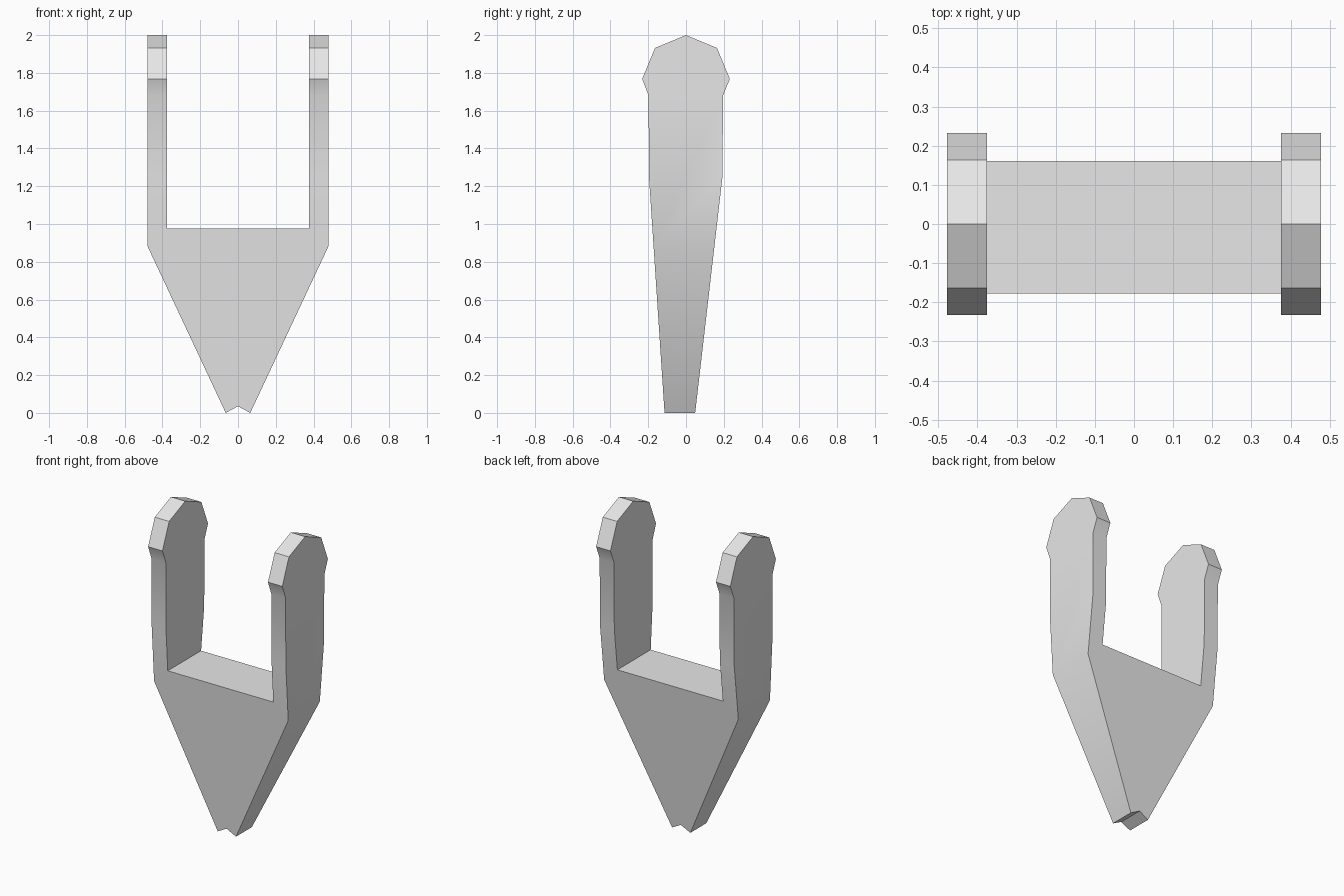
import bpy, bmesh, math
from mathutils import Vector

default = bpy.data.objects.get("Cube")
if default:
    bpy.data.objects.remove(default, do_unlink=True)

# One plain grey material
grey = bpy.data.materials.new("light_grey")
grey.use_nodes = True
grey.diffuse_color = (0.8, 0.8, 0.8, 1)
grey.node_tree.nodes["Principled BSDF"].inputs["Base Color"].default_value = (0.8, 0.8, 0.8, 1)


def prism(name, points, half, axis):
    """Extrude a closed outline of 3D points by +-half along an axis."""
    bm = bmesh.new()
    step = Vector(axis) * half
    face = bm.faces.new([bm.verts.new(Vector(p) - step) for p in points])
    ext = bmesh.ops.extrude_face_region(bm, geom=[face])["geom"]
    bmesh.ops.translate(bm, vec=step * 2, verts=[v for v in ext if isinstance(v, bmesh.types.BMVert)])
    bmesh.ops.recalc_face_normals(bm, faces=bm.faces)
    mesh = bpy.data.meshes.new(name)
    bm.to_mesh(mesh)
    bm.free()
    obj = bpy.data.objects.new(name, mesh)
    bpy.context.collection.objects.link(obj)
    mesh.materials.append(grey)
    return obj


# Front outline: notched wedge foot with two prongs, mirrored about x = 0
half = [(0.065, 0), (0.478, 0.88), (0.478, 2.2), (0.376, 2.2), (0.376, 0.975)]
front = [(0, 0.035)] + half + [(-x, z) for x, z in reversed(half)]
fork = prism("fork_bracket", [(x, 0, z) for x, z in front], 0.4, (0, 1, 0))

# Side outline: tapered shank with an octagonal rounded head
R, MID = 0.232, 1.768
head = [(R * math.cos(a), MID + R * math.sin(a)) for a in (i * math.pi / 4 for i in range(5))]
side = [(0.037, -0.1), (0.193, 1.25), (0.196, 1.68)] + head
side += [(-0.198, 1.68), (-0.196, 1.25), (-0.107, -0.1)]
cutter = prism("side_profile_cutter", [(0, y, z) for y, z in side], 0.6, (1, 0, 0))
cutter.hide_render = True

# Keep only the volume shared by both outlines
mod = fork.modifiers.new("side_shape", "BOOLEAN")
mod.operation = "INTERSECT"
mod.solver = "EXACT"
mod.object = cutter
bpy.ops.object.select_all(action="DESELECT")
fork.select_set(True)
bpy.context.view_layer.objects.active = fork
bpy.ops.object.modifier_apply(modifier=mod.name)
bpy.data.objects.remove(cutter, do_unlink=True)
bpy.ops.object.shade_smooth_by_angle(angle=math.radians(30))
